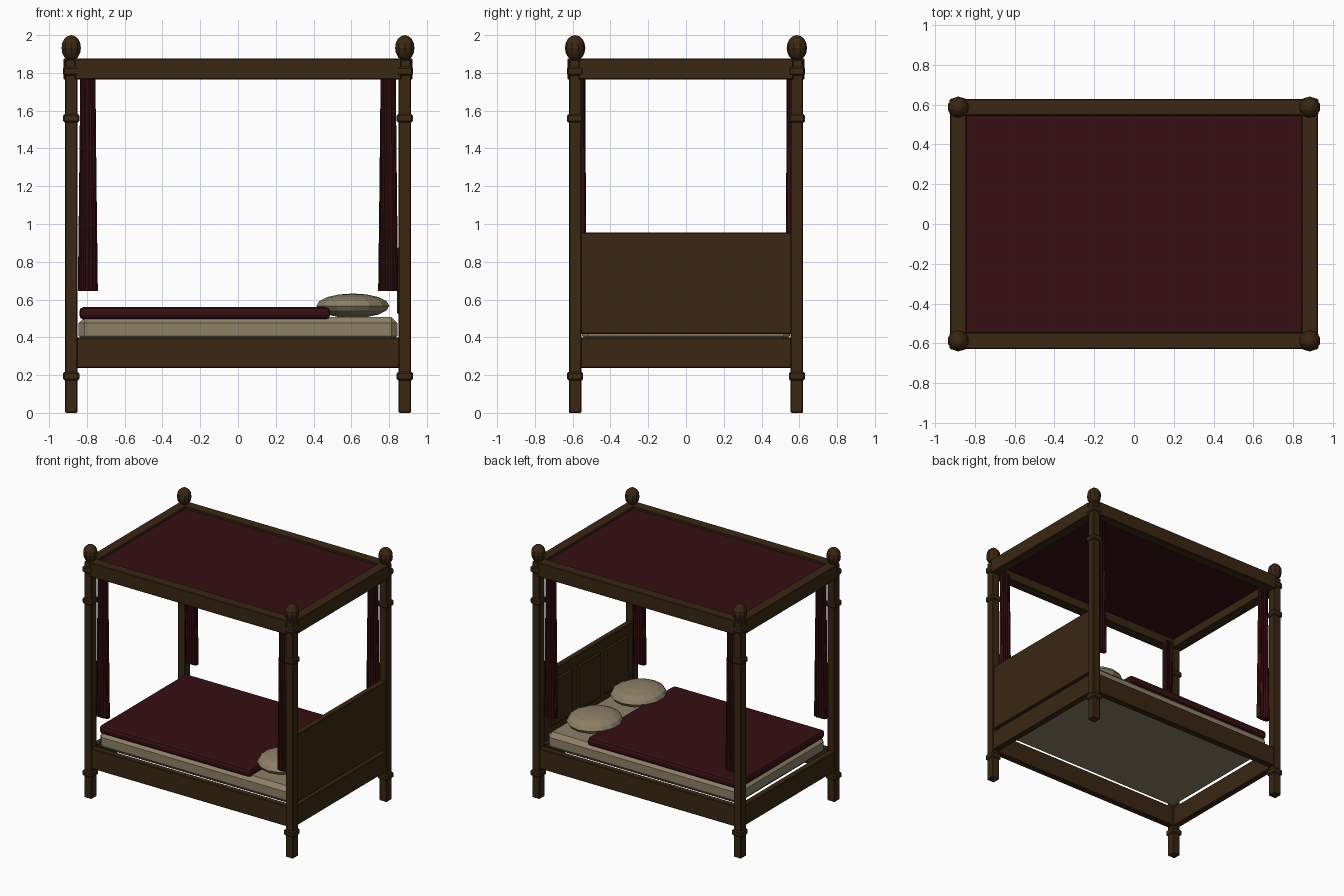
import bpy, bmesh, math
from mathutils import Matrix

if "Cube" in bpy.data.objects:
    bpy.data.objects.remove(bpy.data.objects["Cube"])


def material(name, rgb):
    m = bpy.data.materials.new(name)
    m.diffuse_color = (*rgb, 1)
    m.use_nodes = True
    m.node_tree.nodes["Principled BSDF"].inputs["Base Color"].default_value = m.diffuse_color
    return m


WOOD = material("dark_wood", (0.042, 0.020, 0.006))
CLOTH = material("deep_red_cloth", (0.037, 0.0045, 0.0055))
LINEN = material("cream_linen", (0.27, 0.215, 0.135))


def finish(bm, name, mat):
    bmesh.ops.recalc_face_normals(bm, faces=bm.faces)
    me = bpy.data.meshes.new(name)
    bm.to_mesh(me)
    bm.free()
    me.materials.append(mat)
    ob = bpy.data.objects.new(name, me)
    bpy.context.collection.objects.link(ob)
    return ob


def box(name, mat, x, y, z, bevel=0.005, segments=1):
    """Bevelled box from (min, max) pairs."""
    bm = bmesh.new()
    size = (x[1] - x[0], y[1] - y[0], z[1] - z[0])
    mid = (sum(x) / 2, sum(y) / 2, sum(z) / 2)
    bmesh.ops.create_cube(bm, size=1, matrix=Matrix.Translation(mid) @ Matrix.Diagonal((*size, 1)))
    bmesh.ops.bevel(bm, geom=bm.edges[:], offset=bevel, segments=segments,
                    profile=0.5, affect='EDGES')
    return finish(bm, name, mat)


def ball(name, mat, centre, radii, u, v):
    """Faceted ellipsoid."""
    bm = bmesh.new()
    bmesh.ops.create_uvsphere(bm, u_segments=u, v_segments=v, radius=1,
                              matrix=Matrix.Translation(centre) @ Matrix.Diagonal((*radii, 1)))
    return finish(bm, name, mat)


def curtain(name, sx, sy):
    """Gathered cloth: a pleated closed section that widens downward."""
    bm = bmesh.new()
    n = 28
    rings = []
    for z, hw, hd, pleat in ((1.80, 0.040, 0.020, 0.08), (1.40, 0.044, 0.021, 0.12),
                             (1.05, 0.048, 0.022, 0.16), (0.645, 0.053, 0.023, 0.2)):
        ring = []
        for i in range(n):
            a = 2 * math.pi * i / n
            k = 1 + (pleat if i % 2 else -pleat)
            x = hw * math.cos(a)
            y = hd * k * math.copysign(abs(math.sin(a)) ** 0.5, math.sin(a))
            ring.append(bm.verts.new((sx * (0.795 + x), sy * (0.555 + y), z)))
        rings.append(ring)
    for a, b in zip(rings, rings[1:]):
        for i in range(n):
            j = (i + 1) % n
            bm.faces.new((a[i], a[j], b[j], b[i]))
    bm.faces.new(rings[0])
    bm.faces.new(rings[-1])
    return finish(bm, name, CLOTH)


PX, PY = 0.883, 0.587

# Corner posts with collars, finials and curtains
for sx, xn in ((-1, "foot"), (1, "head")):
    for sy, yn in ((-1, "front"), (1, "back")):
        tag = f"{xn}_{yn}"
        cx, cy = sx * PX, sy * PY

        def block(name, half, z, bevel):
            box(f"{name}_{tag}", WOOD, (cx - half, cx + half), (cy - half, cy + half), z, bevel)

        block("post", 0.033, (0, 1.87), 0.005)
        block("lower_collar", 0.043, (0.172, 0.217), 0.008)
        block("upper_collar", 0.043, (1.537, 1.582), 0.008)
        block("top_collar", 0.043, (1.785, 1.832), 0.008)
        ball(f"finial_{tag}", WOOD, (cx, cy, 1.932), (0.054, 0.054, 0.068), 10, 8)
        curtain(f"curtain_{tag}", sx, sy)

# Bed rails and canopy rails, between the posts
for s, n in ((-1, "front"), (1, "back")):
    y = s * PY
    box(f"bed_rail_{n}", WOOD, (-0.86, 0.86), (y - 0.025, y + 0.025), (0.238, 0.398))
    box(f"canopy_rail_{n}", WOOD, (-0.865, 0.865), (y - 0.041, y + 0.041), (1.765, 1.877))
for s, n in ((-1, "foot"), (1, "head")):
    x = s * PX
    box(f"bed_rail_{n}", WOOD, (x - 0.025, x + 0.025), (-0.56, 0.56), (0.238, 0.398))
    box(f"canopy_rail_{n}", WOOD, (x - 0.041, x + 0.041), (-0.57, 0.57), (1.765, 1.877))

# Canopy cloth
box("canopy_cloth", CLOTH, (-0.85, 0.85), (-0.555, 0.555), (1.835, 1.86), 0.003)

# Headboard with three raised inner panels
box("headboard", WOOD, (0.858, 0.905), (-0.56, 0.56), (0.418, 0.955))
for i in (-1, 0, 1):
    y = i * 0.35
    box(f"headboard_panel_{i + 2}", WOOD, (0.842, 0.865), (y - 0.145, y + 0.145), (0.52, 0.88), 0.01)

# Mattress, blanket and pillows
box("mattress", LINEN, (-0.845, 0.845), (-0.55, 0.55), (0.375, 0.508), 0.033)
box("blanket", CLOTH, (-0.84, 0.487), (-0.545, 0.545), (0.495, 0.56), 0.022, 2)
for s, n in ((-1, "front"), (1, "back")):
    ball(f"pillow_{n}", LINEN, (0.608, s * 0.275, 0.567), (0.198, 0.215, 0.065), 14, 8)
